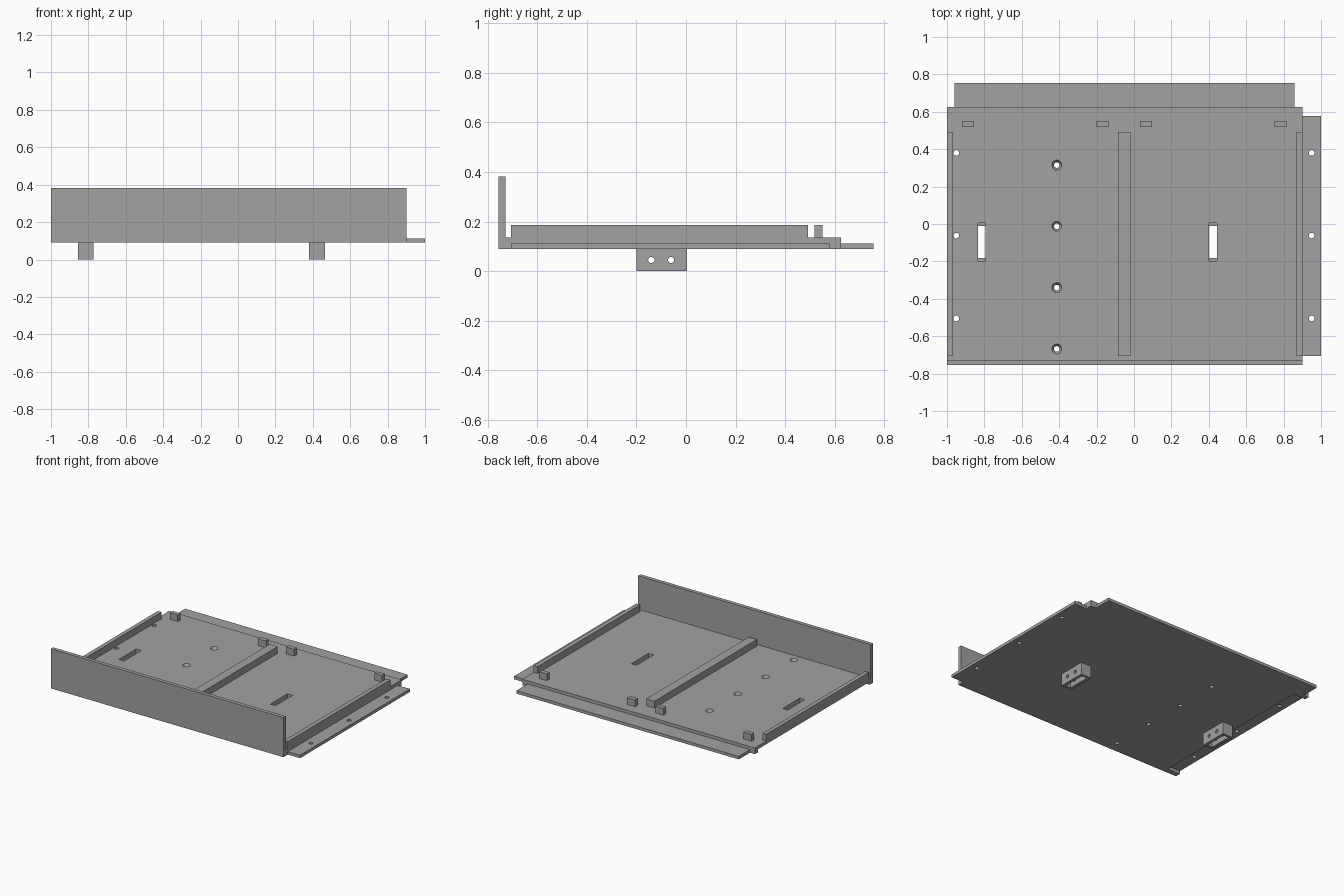
import bpy
import bmesh
from math import pi
from mathutils import Matrix, Vector

if "Cube" in bpy.data.objects:
    bpy.data.objects.remove(bpy.data.objects["Cube"], do_unlink=True)

grey = bpy.data.materials.new("plain grey")
grey.use_nodes = True
colour = (0.36, 0.36, 0.36, 1)
grey.diffuse_color = colour
grey.node_tree.nodes["Principled BSDF"].inputs["Base Color"].default_value = colour


def add_box(bm, x, y, z):
    """Add a box from three (low, high) ranges."""
    size = Vector([r[1] - r[0] for r in (x, y, z)])
    centre = Vector([(r[1] + r[0]) / 2 for r in (x, y, z)])
    bmesh.ops.create_cube(bm, size=1, matrix=Matrix.LocRotScale(centre, None, size))


def add_cone(bm, centre, low, high, depth, turn=0):
    """Add a cylinder or cone, turned about y when it runs along x."""
    place = Matrix.Translation(centre) @ Matrix.Rotation(turn, 4, "Y")
    bmesh.ops.create_cone(bm, cap_ends=True, segments=32, radius1=low,
                          radius2=high, depth=depth, matrix=place)


def finish(name, bm, cutter=False):
    mesh = bpy.data.meshes.new(name)
    bm.to_mesh(mesh)
    bm.free()
    ob = bpy.data.objects.new(name, mesh)
    bpy.context.collection.objects.link(ob)
    ob.hide_render = cutter
    if not cutter:
        mesh.materials.append(grey)
    return ob


def box(name, x, y, z, cutter=False):
    bm = bmesh.new()
    add_box(bm, x, y, z)
    return finish(name, bm, cutter)


def cut(ob, *cutters):
    bpy.context.view_layer.objects.active = ob
    for cutter in cutters:
        mod = ob.modifiers.new("cut", "BOOLEAN")
        mod.operation = "DIFFERENCE"
        mod.solver = "EXACT"
        mod.object = cutter
        bpy.ops.object.modifier_apply(modifier=mod.name)


# Heights and shared ranges
BOTTOM, LIP, FLOOR, RAIL = 0.09, 0.112, 0.135, 0.185
RUN = (-0.705, 0.492)
BRACKETS = (-0.814, 0.422)

# Plates: tray floor, joining flanges and front wall
tray = box("tray_floor", (-1, 0.9), (-0.73, 0.625), (BOTTOM, FLOOR))
side_flange = box("left_flange", (0.9, 1), (-0.705, 0.578), (BOTTOM, LIP))
box("back_flange", (-0.96, 0.857), (0.625, 0.755), (BOTTOM, LIP))
box("front_wall", (-1, 0.9), (-0.755, -0.727), (BOTTOM, 0.382))

# Guide rails and stop blocks
for name, x in (("right_rail", (-1, -0.97)), ("middle_rail", (-0.086, -0.02)),
                ("left_rail", (0.868, 0.9))):
    box(name, x, RUN, (FLOOR, RAIL))
for i, x in enumerate((-0.888, -0.168, 0.063, 0.783)):
    box(f"stop_block_{i + 1}", (x - 0.032, x + 0.032), (0.518, 0.55), (FLOOR, RAIL))

# Underside recess that takes a neighbouring flange
recess = box("recess_cutter", (-1.1, -0.895), (-0.715, 0.59), (0, LIP), True)

# Screw holes, countersinks and bracket slots
holes = bmesh.new()
sinks = bmesh.new()
for x in (-0.95, 0.95):
    for y in (0.38, -0.062, -0.505):
        add_cone(holes, (x, y, 0.1), 0.015, 0.015, 0.2)
for y in (0.315, -0.012, -0.34, -0.668):
    add_cone(holes, (-0.413, y, 0.1), 0.015, 0.015, 0.2)
    add_cone(sinks, (-0.413, y, 0.125), 0.014, 0.027, 0.022)
for x in BRACKETS:
    add_box(holes, (x - 0.021, x + 0.021), (-0.197, 0.005), (0, 0.2))
holes = finish("hole_cutter", holes, True)
sinks = finish("countersink_cutter", sinks, True)
cut(tray, recess, holes, sinks)
cut(side_flange, holes)

# Hollow brackets below the floor, with two cross holes each
pins = bmesh.new()
for y in (-0.14, -0.06):
    add_cone(pins, (0, y, 0.045), 0.0125, 0.0125, 3, pi / 2)
pins = finish("pin_cutter", pins, True)
cutters = [recess, holes, sinks, pins]
for name, x in zip(("right_bracket", "left_bracket"), BRACKETS):
    bracket = box(name, (x - 0.042, x + 0.042), (-0.2, 0.005), (0, BOTTOM))
    hollow = box("hollow_cutter", (x - 0.021, x + 0.021), (-0.182, -0.012), (-1, 1), True)
    cut(bracket, hollow, pins)
    cutters.append(hollow)

for cutter in cutters:
    bpy.data.objects.remove(cutter, do_unlink=True)
